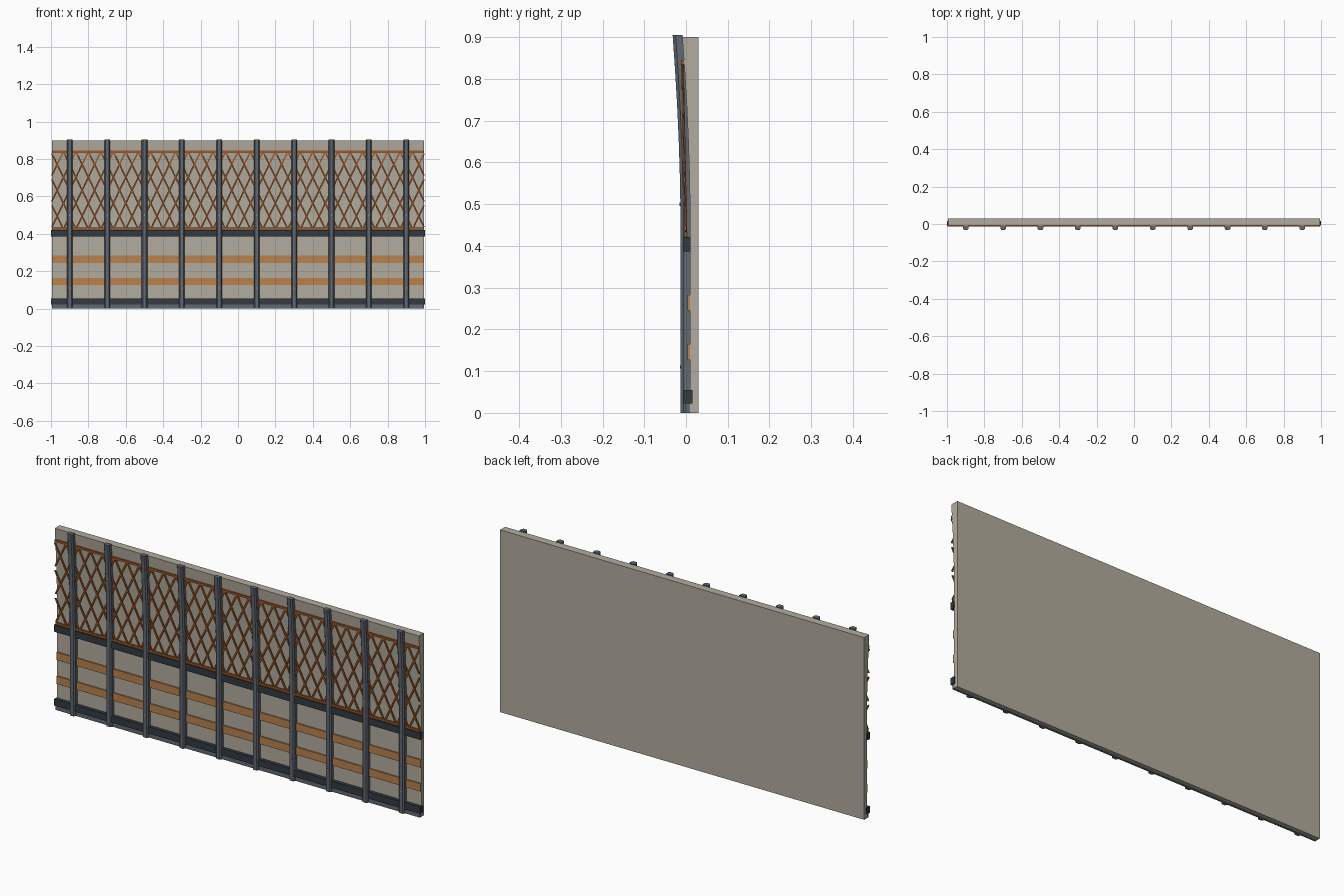
import bpy, bmesh, math
from mathutils import Vector

if "Cube" in bpy.data.objects:
    bpy.data.objects.remove(bpy.data.objects["Cube"])

def mat(name, c):
    m = bpy.data.materials.new(name)
    m.diffuse_color = (*c, 1)
    m.use_nodes = True
    m.node_tree.nodes["Principled BSDF"].inputs["Base Color"].default_value = m.diffuse_color
    return m

STONE = mat("warm grey panel", (0.445, 0.413, 0.342))
STEEL = mat("steel blue", (0.122, 0.140, 0.170))
DARK = mat("dark rail", (0.032, 0.042, 0.052))
TAN = mat("tan slat", (0.48, 0.22, 0.075))
RUST = mat("rust orange", (0.36, 0.095, 0.018))
PALE = mat("pale rivet", (0.27, 0.29, 0.32))

def finish(bm, name, m):
    bmesh.ops.recalc_face_normals(bm, faces=bm.faces)
    me = bpy.data.meshes.new(name)
    bm.to_mesh(me)
    bm.free()
    me.materials.append(m)
    ob = bpy.data.objects.new(name, me)
    bpy.context.collection.objects.link(ob)
    return ob

def loft(bm, rings):
    vs = [[bm.verts.new(p) for p in r] for r in rings]
    n = len(vs[0])
    for a, b in zip(vs, vs[1:]):
        for i in range(n):
            bm.faces.new((a[i], a[(i + 1) % n], b[(i + 1) % n], b[i]))
    bm.faces.new(vs[0][::-1])
    bm.faces.new(vs[-1])

def box(name, m, x, y0, y1, z0, z1):
    bm = bmesh.new()
    loft(bm, [[(-x, y0, z), (x, y0, z), (x, y1, z), (-x, y1, z)] for z in (z0, z1)])
    return finish(bm, name, m)

# Forward lean of the upper half
def lean(z):
    return -0.019 * max(0, (z - 0.42) / 0.48) ** 2

LEVELS = [0, 0.42] + [0.42 + 0.08 * i for i in range(1, 7)]
W = 0.995

# Backing panel with a flat back and curved front
bm = bmesh.new()
loft(bm, [[(-W, 0.01 + lean(z), z), (W, 0.01 + lean(z), z), (W, 0.03, z), (-W, 0.03, z)]
          for z in LEVELS])
finish(bm, "back_panel", STONE)

# Horizontal members
box("base_strip", STEEL, W, -0.002, 0.012, 0.0, 0.025)
box("lower_rail", DARK, 1.0, -0.007, 0.015, 0.022, 0.055)
box("middle_rail", DARK, 1.0, -0.007, 0.011, 0.387, 0.421)
box("lower_slat", TAN, W, 0.003, 0.011, 0.127, 0.165)
box("upper_slat", TAN, W, 0.003, 0.011, 0.245, 0.283)

# Chamfered ribs with rivets
PROFILE = [(-0.015, 0.011), (-0.015, -0.006), (-0.009, -0.013),
           (0.009, -0.013), (0.015, -0.006), (0.015, 0.011)]
for i in range(10):
    x = -0.9 + 0.2 * i
    bm = bmesh.new()
    loft(bm, [[(x + px, py + lean(z), z + (0.005 if z > 0.89 else 0)) for px, py in PROFILE]
              for z in LEVELS])
    finish(bm, f"rib_{i + 1}", STEEL)
    bm = bmesh.new()
    for z in (0.11, 0.5):
        y = -0.013 + lean(z)
        loft(bm, [[(x + 0.004 * math.cos(k * math.pi / 4), yy, z + 0.004 * math.sin(k * math.pi / 4))
                   for k in range(8)] for yy in (y + 0.001, y - 0.0015)])
    finish(bm, f"rib_rivets_{i + 1}", PALE)

# Diagonal lattice
Z0, Z1, PITCH = 0.425, 0.84, 0.2 / 3
RUN = 3 * PITCH
def lat_y(z):
    return -0.0085 * (z - Z0) / (Z1 - Z0)

bm = bmesh.new()
for s in (1, -1):
    for k in range(-33, 34):
        xs = k * PITCH / 1
        t0, t1 = 0.0, 1.0
        # clip the bar at the panel ends
        ta, tb = sorted(((-W - xs) / (s * RUN), (W - xs) / (s * RUN)))
        t0, t1 = max(t0, ta), min(t1, tb)
        if t1 - t0 < 0.02:
            continue
        d = Vector((s * RUN, 0, Z1 - Z0)).normalized()
        side = Vector((d.z, 0, -d.x)) * 0.004
        rings = []
        for t in (t0, t1):
            z = Z0 + t * (Z1 - Z0)
            c = Vector((xs + t * s * RUN, lat_y(z) + s * 0.001, z))
            dy = Vector((0, 0.002, 0))
            rings.append([c - side - dy, c + side - dy, c + side + dy, c - side + dy])
        loft(bm, rings)
finish(bm, "lattice_bars", RUST)
for name, z in (("lattice_bottom_bar", Z0 + 0.003), ("lattice_top_bar", Z1)):
    box(name, RUST, W, lat_y(z) - 0.004, lat_y(z) + 0.004, z - 0.005, z + 0.005)
